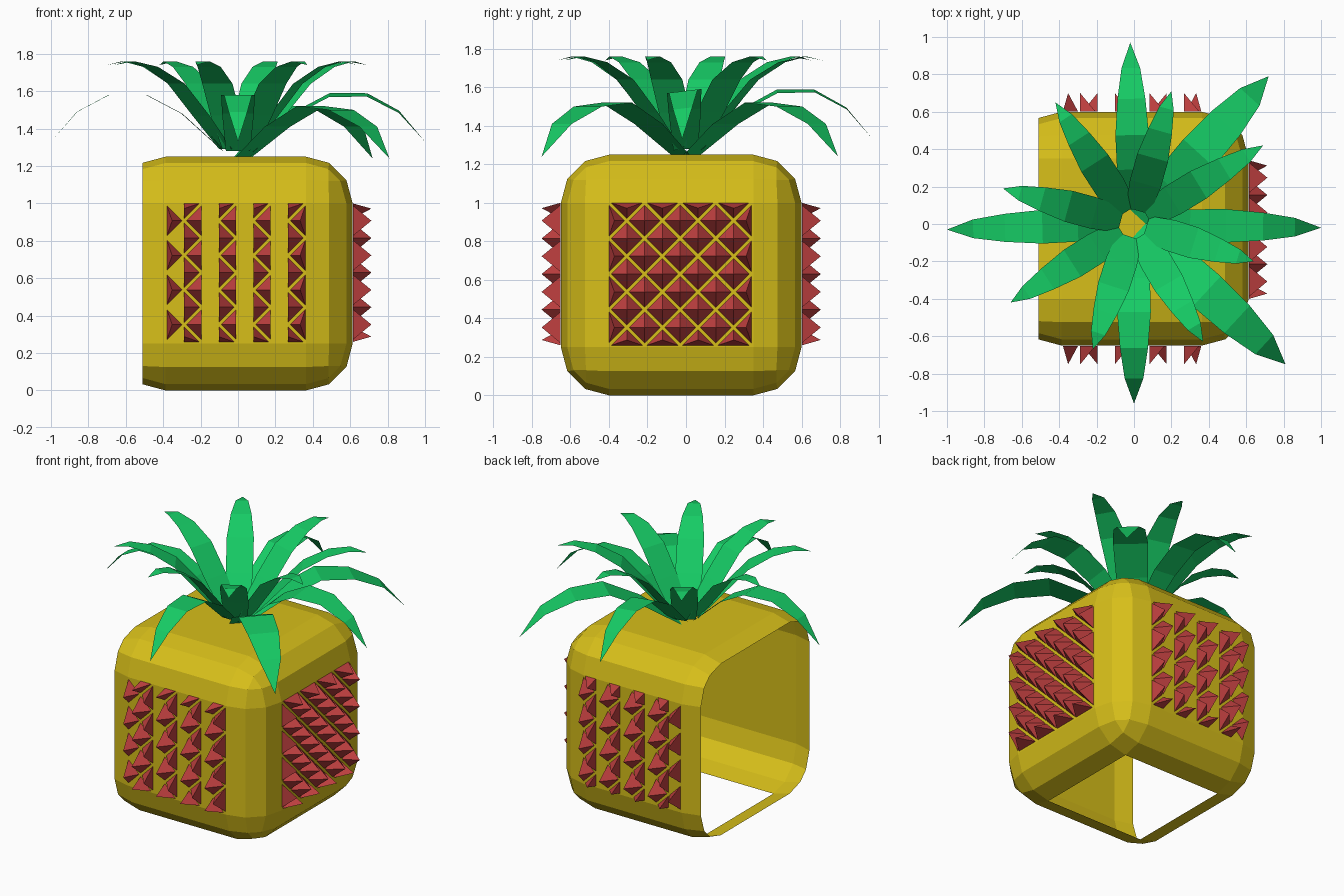
import bpy, bmesh
from math import atan2, hypot, cos, sin
from mathutils import Vector

if "Cube" in bpy.data.objects:
    bpy.data.objects.remove(bpy.data.objects["Cube"])


def material(name, rgb):
    m = bpy.data.materials.new(name)
    m.diffuse_color = (*rgb, 1)
    m.use_nodes = True
    m.node_tree.nodes["Principled BSDF"].inputs["Base Color"].default_value = m.diffuse_color
    return m


YELLOW = material("yellow_skin", (0.68, 0.52, 0.01))
RED = material("red_spike", (0.52, 0.05, 0.05))
GREEN = material("green_leaf", (0.008, 0.6, 0.13))


def finish(name, bm, mat):
    me = bpy.data.meshes.new(name)
    bm.to_mesh(me)
    bm.free()
    me.materials.append(mat)
    ob = bpy.data.objects.new(name, me)
    bpy.context.collection.objects.link(ob)
    return ob


# Body: bevelled box shell, open on the left side and underneath
bm = bmesh.new()
bmesh.ops.create_cube(bm, size=1.25)
bmesh.ops.translate(bm, verts=bm.verts, vec=(-0.012, -0.025, 0.625))
bmesh.ops.bevel(bm, geom=bm.edges[:], offset=0.25, offset_type='OFFSET',
                segments=3, profile=0.5, affect='EDGES')
bmesh.ops.recalc_face_normals(bm, faces=bm.faces)
bmesh.ops.bisect_plane(bm, geom=bm.verts[:] + bm.edges[:] + bm.faces[:],
                       plane_co=(-0.511, 0, 0), plane_no=(-1, 0, 0),
                       clear_outer=True)
under = [f for f in bm.faces if all(v.co.z < 0.005 for v in f.verts)]
bmesh.ops.delete(bm, geom=under, context='FACES')
finish("body_shell", bm, YELLOW)


# Spikes: diamond pyramids laid out on a diagonal lattice over one panel
def spike_panel(name, origin, u, n, halves):
    origin, u, n = Vector(origin), Vector(u), Vector(n)
    up, step, k = Vector((0, 0, 1)), 0.0925, 0.87

    def inward(a):
        return 0.3 if a == 0 else (-0.3 if a == 8 else 0)

    bm = bmesh.new()
    for i in range(9):
        for j in range(9):
            if (i + j) % 2 == 0:
                continue
            lo, hi = max(i - k, 0), min(i + k, 8)
            if halves and 0 < i < 8:
                if i % 2 == 0:
                    hi = i
                else:
                    lo = i
            corners = [(lo, j), (i, max(j - k, 0)), (hi, j), (i, min(j + k, 8))]
            ring = [p for p in corners if p != (i, j)]
            if len(ring) < 3:  # quarter diamond keeps its centre corner
                ring = list(dict.fromkeys(corners))
            tip = (i + inward(i), j + inward(j))
            base = [bm.verts.new(origin + u * (a * step) + up * (b * step) + n * 0.002)
                    for a, b in ring]
            top = bm.verts.new(origin + u * (tip[0] * step)
                               + up * (tip[1] * step) + n * 0.1)
            for a in range(len(base)):
                bm.faces.new((base[a - 1], base[a], top))
            bm.faces.new(base)
    bmesh.ops.recalc_face_normals(bm, faces=bm.faces)
    finish(name, bm, RED)


spike_panel("front_spikes", (-0.38, -0.65, 0.26), (1, 0, 0), (0, -1, 0), True)
spike_panel("back_spikes", (-0.38, 0.60, 0.26), (1, 0, 0), (0, 1, 0), True)
spike_panel("right_spikes", (0.613, -0.40, 0.26), (0, 1, 0), (1, 0, 0), False)


# Leaves: arched flat blades; profile rows are (share of reach, height, width)
def leaf(name, tip, profile, tilt=0.0):
    reach, a = hypot(*tip), atan2(tip[1], tip[0])
    out = Vector((cos(a), sin(a), 0))
    side = Vector((-sin(a), cos(a), tilt)).normalized()
    bm = bmesh.new()
    prev = None
    for t, z, w in profile:
        c = out * (reach * t) + Vector((0, 0, z))
        if w == 0:
            end = bm.verts.new(c)
            bm.faces.new((prev[0], end, prev[1]))
        else:
            cur = [bm.verts.new(c + side * (s * w / 2)) for s in (-1, 1)]
            if prev:
                bm.faces.new((prev[0], cur[0], cur[1], prev[1]))
            prev = cur
    finish(name, bm, GREEN)


DROOP = [(0.08, 1.28, 0.13), (0.30, 1.48, 0.17), (0.49, 1.58, 0.18),
         (0.69, 1.58, 0.15), (0.86, 1.49, 0.10), (1.0, 1.33, 0)]
WIDE = [(0.04, 1.25, 0.13), (0.26, 1.41, 0.20), (0.48, 1.52, 0.22),
        (0.68, 1.50, 0.20), (0.86, 1.41, 0.14), (1.0, 1.24, 0)]
RISE = [(0.10, 1.29, 0.13), (0.30, 1.47, 0.17), (0.50, 1.64, 0.17),
        (0.70, 1.73, 0.13), (0.87, 1.76, 0.08), (1.0, 1.74, 0)]

for k, (tip, tilt) in enumerate([((-0.02, 0.97), 0.1), ((0, -0.96), 0),
                                 ((-1.0, -0.03), 0), ((1.0, -0.02), 0.12)]):
    leaf(f"drooping_leaf_{k + 1}", tip, DROOP, tilt)
for k, tip in enumerate([(0.72, 0.79), (0.81, -0.75)]):
    leaf(f"wide_leaf_{k + 1}", tip, WIDE)
for k, tip in enumerate([(0.69, 0.42), (0.20, 0.71), (-0.42, 0.65), (-0.70, 0.19),
                         (-0.66, -0.42), (-0.22, -0.67), (0.37, -0.63), (0.64, -0.20)]):
    leaf(f"upright_leaf_{k + 1}", tip, RISE)
